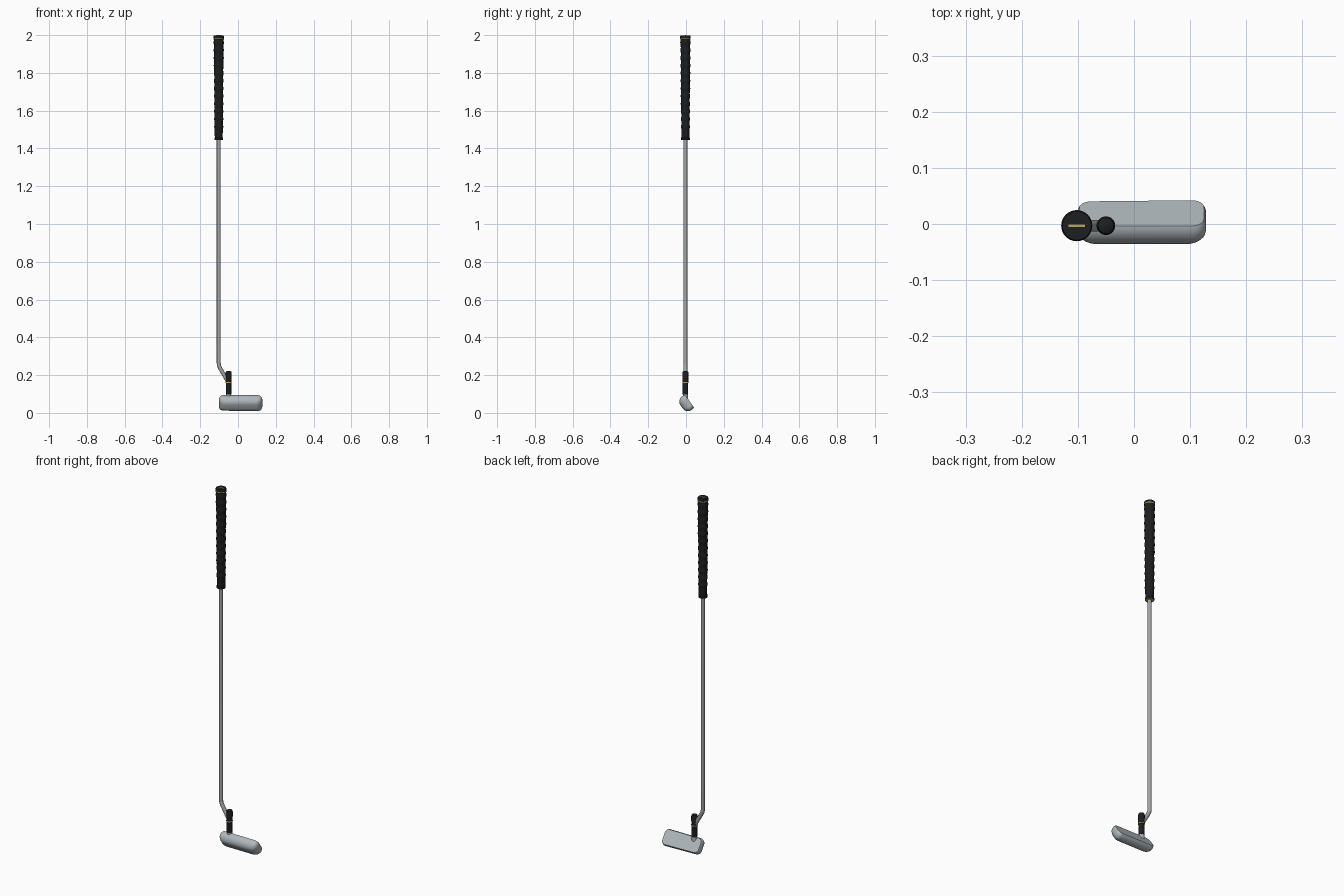
import bpy, bmesh, math
from mathutils import Vector

if "Cube" in bpy.data.objects:
    bpy.data.objects.remove(bpy.data.objects["Cube"])


def mat(name, r, g, b):
    m = bpy.data.materials.new(name)
    m.diffuse_color = (r, g, b, 1)
    m.use_nodes = True
    m.node_tree.nodes["Principled BSDF"].inputs["Base Color"].default_value = m.diffuse_color
    return m


SILVER = mat("head silver", 0.43, 0.48, 0.51)
STEEL = mat("shaft steel", 0.36, 0.37, 0.37)
BLACK = mat("black rubber", 0.012, 0.013, 0.014)
GOLD = mat("gold trim", 0.5, 0.38, 0.14)
SX, SY, FX = -0.102, -0.003, -0.05      # shaft and ferrule axes


def finish(name, bm, material, angle=35):
    bmesh.ops.recalc_face_normals(bm, faces=bm.faces)
    me = bpy.data.meshes.new(name)
    bm.to_mesh(me)
    bm.free()
    ob = bpy.data.objects.new(name, me)
    bpy.context.collection.objects.link(ob)
    me.materials.append(material)
    bpy.ops.object.select_all(action='DESELECT')
    ob.select_set(True)
    bpy.context.view_layer.objects.active = ob
    bpy.ops.object.shade_smooth_by_angle(angle=math.radians(angle))
    return ob


def loft(name, rings, material, angle=35):
    """Skin a list of point rings and cap both ends."""
    bm = bmesh.new()
    vs = [[bm.verts.new(p) for p in ring] for ring in rings]
    n = len(rings[0])
    for a, b in zip(vs, vs[1:]):
        for i in range(n):
            j = (i + 1) % n
            bm.faces.new((a[i], a[j], b[j], b[i]))
    bm.faces.new(vs[0])
    bm.faces.new(vs[-1])
    return finish(name, bm, material, angle)


def lathe(name, profile, x, material, n=32):
    return loft(name, [[(x + r * math.cos(i * math.tau / n),
                         SY + r * math.sin(i * math.tau / n), z)
                        for i in range(n)] for r, z in profile], material)


# Club head: rounded rectangles stacked behind the tilted flat face
def outline(half_w, half_h, rad, k=8):
    pts = []
    for c, (sx, sy) in enumerate(((1, 1), (-1, 1), (-1, -1), (1, -1))):
        for i in range(k + 1):
            t = (c + i / k) * math.pi / 2
            pts.append((sx * (half_w - rad) + rad * math.cos(t),
                        sy * (half_h - rad) + rad * math.sin(t)))
    return pts


down = Vector((0, 0.574, -0.819))
normal = Vector((0, 0.819, 0.574))
centre = Vector((0.0135, 0.0195, 0.0615))
rings = []
for depth, inset in ((0, 0.001), (0.004, -0.001), (0.012, -0.003), (0.022, -0.003),
                     (0.032, -0.0005), (0.040, 0.005), (0.046, 0.011),
                     (0.050, 0.018), (0.052, 0.026)):
    ring = []
    for u, v in outline(0.112 - inset, 0.041 - inset, 0.022 - inset * 0.4):
        if v > 0:
            v *= 0.95 + 0.05 * u / 0.112     # shallower at the heel
        ring.append(centre + Vector((u, 0, 0)) + down * v - normal * depth)
    rings.append(ring)
loft("club_head", rings, SILVER, 40)

# Neck, ferrule and its ring
lathe("hosel", [(0.014, 0.06), (0.014, 0.105)], FX, SILVER)
lathe("ferrule", [(0.0145, 0.098), (0.0145, 0.155), (0.016, 0.165), (0.0165, 0.21),
                  (0.014, 0.219), (0.007, 0.223)], FX, BLACK)
lathe("ferrule_ring", [(0.0166, 0.159), (0.0166, 0.164)], FX, GOLD)

# Bent shaft, swept along a short path
path = [(FX, 0.15), (FX - 0.006, 0.170), (SX + 0.008, 0.235),
        (SX + 0.002, 0.248), (SX, 0.262), (SX, 1.47)]
rings = []
for i, (x, z) in enumerate(path):
    a, b = path[max(i - 1, 0)], path[min(i + 1, len(path) - 1)]
    t = Vector((b[0] - a[0], 0, b[1] - a[1])).normalized()
    side = Vector((t.z, 0, -t.x))
    rings.append([Vector((x, SY, z)) + 0.0105 * (side * math.cos(k * math.tau / 20)
                  + Vector((0, math.sin(k * math.tau / 20), 0))) for k in range(20)])
loft("shaft", rings, STEEL, 45)

# Ribbed grip
prof = [(0.014, 1.445), (0.0235, 1.445), (0.0235, 1.455), (0.021, 1.458)]
for i in range(12):
    z = 1.515 + i * 0.0405
    r = 0.0215 + 0.0035 * i / 11
    prof += [(r, z - 0.012), (r + 0.0025, z - 0.003), (r + 0.0025, z + 0.003), (r, z + 0.012)]
prof += [(0.0255, 1.976), (0.0275, 1.979), (0.0275, 1.994), (0.0255, 1.999), (0.015, 1.999)]
lathe("grip", prof, SX, BLACK)
lathe("grip_lower_ring", [(0.0225, 1.4442), (0.0225, 1.446)], SX, GOLD)
lathe("grip_upper_ring", [(0.0278, 1.982), (0.0278, 1.986)], SX, GOLD)

# Alignment line on the grip cap
bm = bmesh.new()
bmesh.ops.create_cube(bm, size=1)
for v in bm.verts:
    v.co = (SX + v.co.x * 0.029, SY + v.co.y * 0.004, 1.9985 + v.co.z * 0.003)
finish("cap_line", bm, GOLD)
